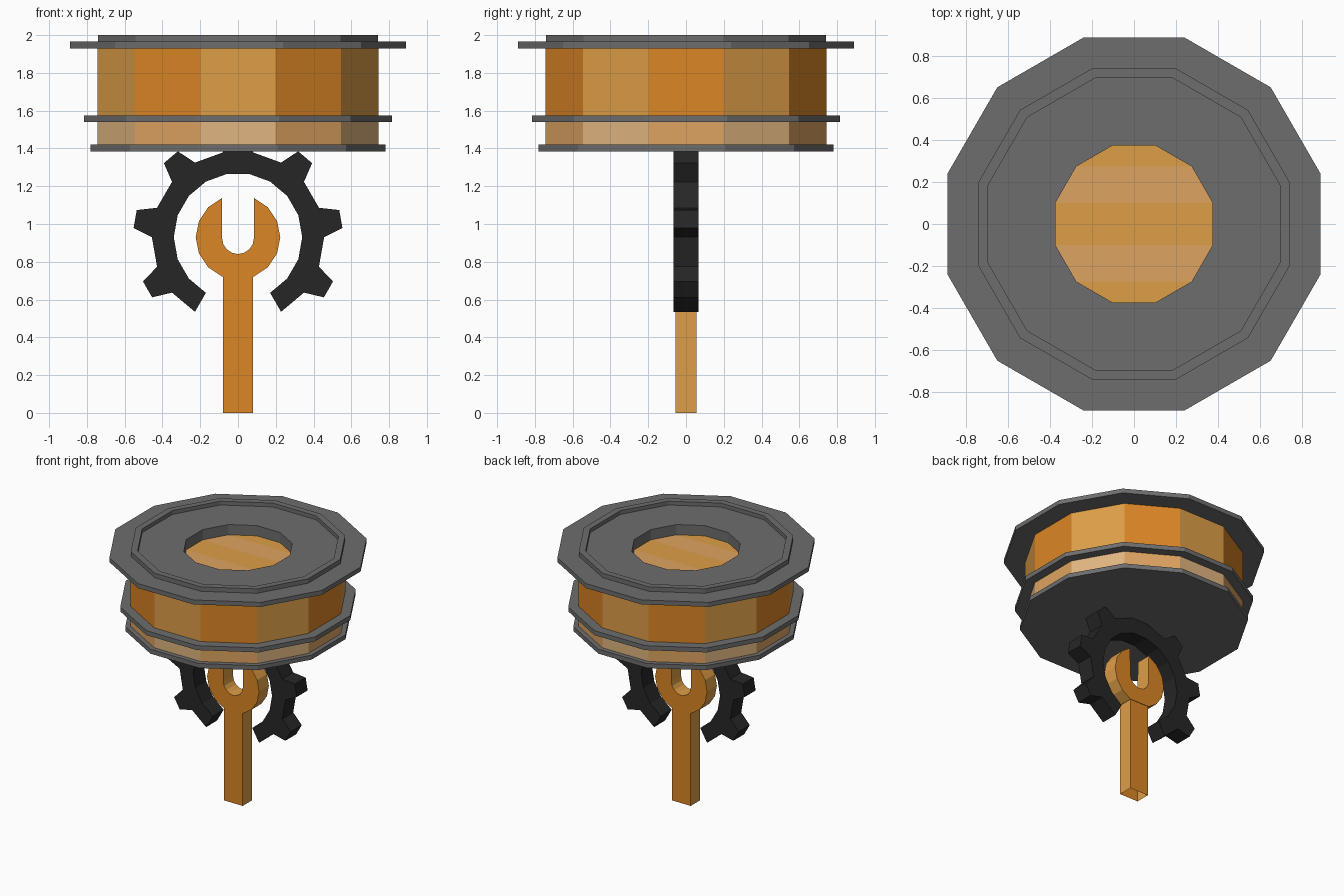
import bpy, bmesh, math
from math import cos, sin, radians

if "Cube" in bpy.data.objects:
    bpy.data.objects.remove(bpy.data.objects["Cube"])


def material(name, rgb):
    m = bpy.data.materials.new(name)
    lin = [c / 12.92 if c <= 0.04045 else ((c + 0.055) / 1.055) ** 2.4 for c in rgb]
    m.diffuse_color = (*lin, 1)
    m.use_nodes = True
    m.node_tree.nodes["Principled BSDF"].inputs["Base Color"].default_value = m.diffuse_color
    return m


ORANGE = material("orange", (0.86, 0.525, 0.145))
LIGHT_ORANGE = material("light orange", (0.87, 0.62, 0.28))
TAN = material("tan", (0.87, 0.64, 0.38))
LIGHT_TAN = material("light tan", (0.88, 0.71, 0.50))
GREY = material("grey", (0.43, 0.43, 0.43))
BLACK = material("black", (0.15, 0.15, 0.15))


def finish(name, bm, mats):
    me = bpy.data.meshes.new(name)
    bm.to_mesh(me)
    bm.free()
    for m in mats:
        me.materials.append(m)
    ob = bpy.data.objects.new(name, me)
    bpy.context.collection.objects.link(ob)
    return ob


def ring(bm, apothem, z):
    r = apothem / cos(radians(15))
    return [bm.verts.new((r * cos(radians(15 + 30 * j)), r * sin(radians(15 + 30 * j)), z))
            for j in range(12)]


def twelve_sided(name, profile, mats, cap_bottom=False):
    """Sweep (apothem, z) points round 12 sides; facets alternate between mats."""
    bm = bmesh.new()
    rings = [ring(bm, a, z) for a, z in profile]
    for lo, hi in zip(rings, rings[1:]):
        for j in range(12):
            k = (j + 1) % 12
            f = bm.faces.new((lo[j], lo[k], hi[k], hi[j]))
            f.material_index = j % len(mats)
    if cap_bottom:
        bm.faces.new(rings[0][::-1])
    return finish(name, bm, mats)


def slab(name, outline, half, mats, skip_bottom=False):
    """Extrude an (x, z) outline along y; side walls use the last material."""
    bm = bmesh.new()
    front = [bm.verts.new((x, -half, z)) for x, z in outline]
    back = [bm.verts.new((x, half, z)) for x, z in outline]
    bm.faces.new(front)
    bm.faces.new(back[::-1])
    n = len(outline)
    for i in range(n):
        j = (i + 1) % n
        f = bm.faces.new((front[j], front[i], back[i], back[j]))
        f.material_index = len(mats) - 1
    bmesh.ops.recalc_face_normals(bm, faces=bm.faces)
    if skip_bottom:
        low = [f for f in bm.faces if all(v.co.z < 0.001 for v in f.verts)]
        bmesh.ops.delete(bm, geom=low, context='FACES_ONLY')
    return finish(name, bm, mats)


# Drum: grey flanges with alternating coloured bands between
twelve_sided("base_plate", [(0.78, 1.385), (0.78, 1.42), (0.745, 1.42)], [GREY], True)
twelve_sided("lower_band", [(0.745, 1.42), (0.745, 1.54)], [LIGHT_TAN, TAN])
twelve_sided("middle_flange", [(0.745, 1.54), (0.815, 1.54), (0.815, 1.575), (0.745, 1.575)], [GREY])
twelve_sided("upper_band", [(0.745, 1.575), (0.745, 1.93)], [LIGHT_ORANGE, ORANGE])
twelve_sided("top_deck", [(0.745, 1.93), (0.89, 1.93), (0.89, 1.965), (0.742, 1.965), (0.742, 2.0),
                          (0.695, 2.0), (0.695, 1.97), (0.375, 1.97), (0.375, 1.89)], [GREY])

# Striped floor of the central well
bm = bmesh.new()
v = ring(bm, 0.375, 1.89)
for i in range(5):
    a, b = 2 - i, 3 + i            # right and left vertex of each row
    f = bm.faces.new((v[a], v[b], v[b + 1], v[(a - 1) % 12]))
    f.material_index = i % 2
finish("well_floor", bm, [LIGHT_ORANGE, TAN])

# Open gear: nine-tooth spacing, gap at the bottom
CZ = 0.93


def polar(r, deg):
    return (r * cos(radians(deg)), CZ + r * sin(radians(deg)))


outline = []
for a in range(-60, 241, 20):
    outline.append(polar(0.456, a))
    if (a + 40) % 40 == 0 and a < 240:   # tooth between a and a + 20
        outline += [polar(0.555, a + 5), polar(0.555, a + 15)]
outline += [polar(0.34, a) for a in range(240, -61, -20)]
slab("gear", outline, 0.067, [BLACK])

# Wrench head with a round-bottomed slot
head = [polar(0.224, 67.5 - 22.5 * i) for i in range(7)]
head += [polar(0.224, 247.5 - 22.5 * i) for i in range(7)]
head += [(0.084 * cos(radians(a)), 0.925 + 0.084 * sin(radians(a)))
         for a in [180 + 22.5 * i for i in range(9)]]
slab("wrench_head", head, 0.06, [ORANGE, LIGHT_ORANGE])

# Wrench handle, hollow at the foot
slab("wrench_handle", [(-0.08, 0), (0.08, 0), (0.08, 0.724), (-0.08, 0.724)], 0.056,
     [ORANGE, LIGHT_ORANGE], True)
